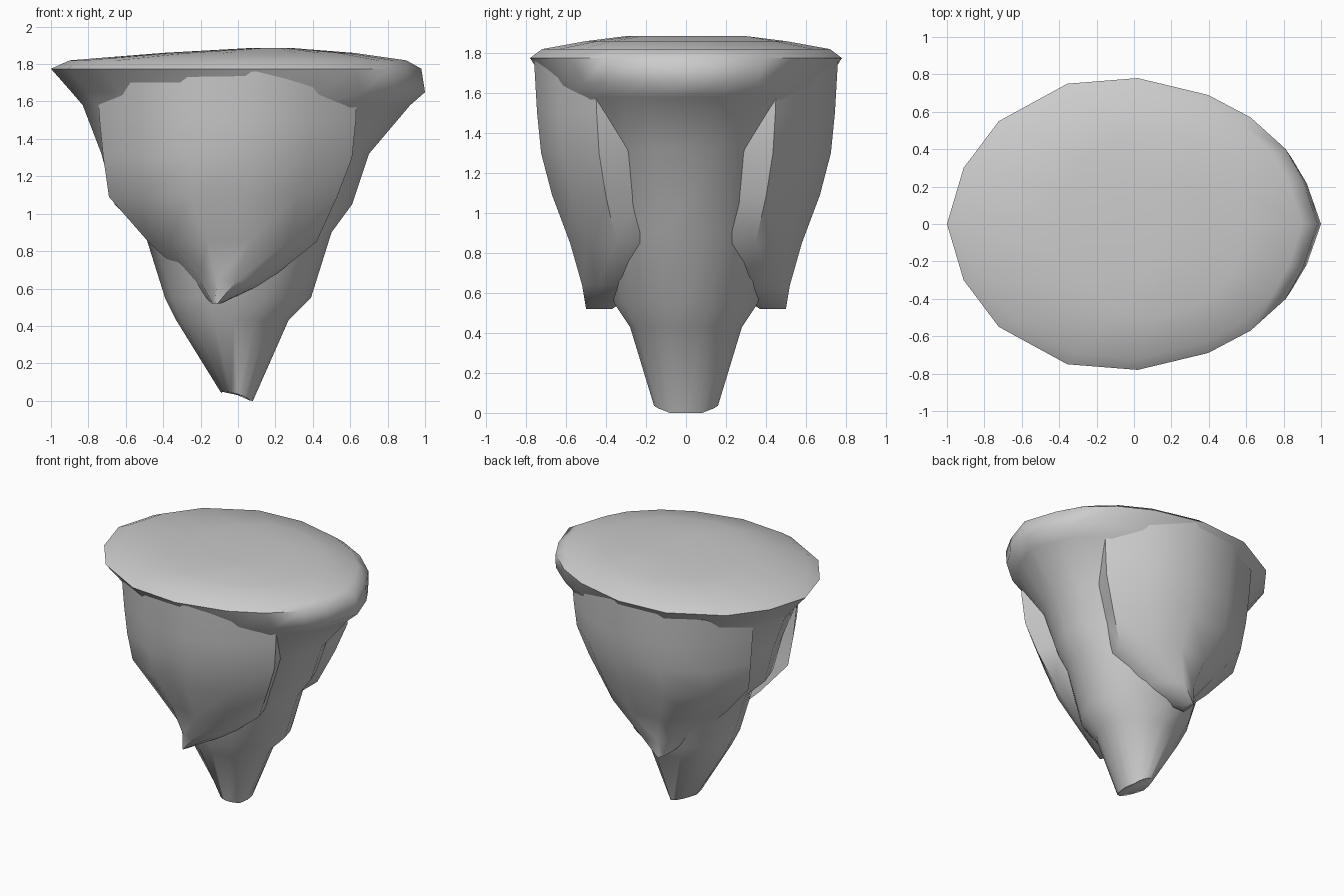
import bpy, bmesh, math
from mathutils import Vector

if "Cube" in bpy.data.objects:
    bpy.data.objects.remove(bpy.data.objects["Cube"])

stone = bpy.data.materials.new("grey_stone")
stone.use_nodes = True
stone.diffuse_color = (0.6, 0.6, 0.6, 1)
stone.node_tree.nodes["Principled BSDF"].inputs["Base Color"].default_value = (0.6, 0.6, 0.6, 1)


def loft(name, rings, smooth=60):
    """Skin a stack of closed rings, bottom to top, and cap both ends."""
    bm = bmesh.new()
    loops = [[bm.verts.new(p) for p in ring] for ring in rings]
    n = len(loops[0])
    for a, b in zip(loops, loops[1:]):
        for i in range(n):
            j = (i + 1) % n
            bm.faces.new((a[i], a[j], b[j], b[i]))
    bm.faces.new(loops[0][::-1])
    bm.faces.new(loops[-1])
    bmesh.ops.recalc_face_normals(bm, faces=bm.faces)
    mesh = bpy.data.meshes.new(name)
    bm.to_mesh(mesh)
    bm.free()
    mesh.materials.append(stone)
    obj = bpy.data.objects.new(name, mesh)
    bpy.context.collection.objects.link(obj)
    bpy.ops.object.select_all(action="DESELECT")
    obj.select_set(True)
    bpy.context.view_layer.objects.active = obj
    bpy.ops.object.shade_smooth_by_angle(angle=math.radians(smooth))
    return obj


# Uneven oval plan shared by the rim and the tapering core
half = [(1, 0), (.92, .24), (.83, .4), (.64, .57), (.41, .69), (.03, .78),
        (-.35, .75), (-.72, .55), (-.91, .3), (-1, 0)]
plan = half + [(x, -y) for x, y in half[-2:0:-1]]


def oval(z, x0, x1, y_half):
    mid, rad = (x0 + x1) / 2, (x1 - x0) / 2
    return [Vector((mid + x * rad, y * y_half / .78, z)) for x, y in plan]


# Rock core: height, left x, right x, half depth
core = [(.03, -.09, .08, .16), (.43, -.33, .27, .28), (.55, -.39, .39, .36),
        (.9, -.5, .5, .42), (1.05, -.66, .61, .46), (1.32, -.73, .7, .54),
        (1.58, -.83, .92, .66), (1.65, -.89, 1, .7), (1.775, -1, .98, .78),
        (1.82, -.9, .9, .72), (1.86, -.4, .62, .5), (1.885, .05, .3, .3)]
rings = [oval(*r) for r in core]
for p in rings[0]:                      # slanting foot
    p.z = .035 - .3 * p.x if p.x < .06 else .01
    p.z = max(p.z - .02 * (1 - abs(p.y) / .16), 0)
loft("rock_core", rings)

# Hanging cliff slabs on front and back: height, left x, right x, depth
slab = [(.52, -.14, -.09, .48), (.64, -.26, .16, .52), (.85, -.48, .42, .58),
        (1.09, -.69, .53, .67), (1.3, -.72, .61, .725), (1.5, -.74, .63, .745),
        (1.76, -.76, .64, .76)]
section = [(0, .35), (.13, .75), (.35, .96), (.6, 1), (.83, .85), (1, .6), (.95, .35)]
for name, side in (("front_cliff", -1), ("back_cliff", 1)):
    loft(name, [[(x0 + u * (x1 - x0), side * (v * y if z > .6 else (.3 + .2 * v) * y / .48), z)
                 for u, v in section] for z, x0, x1, y in slab])
